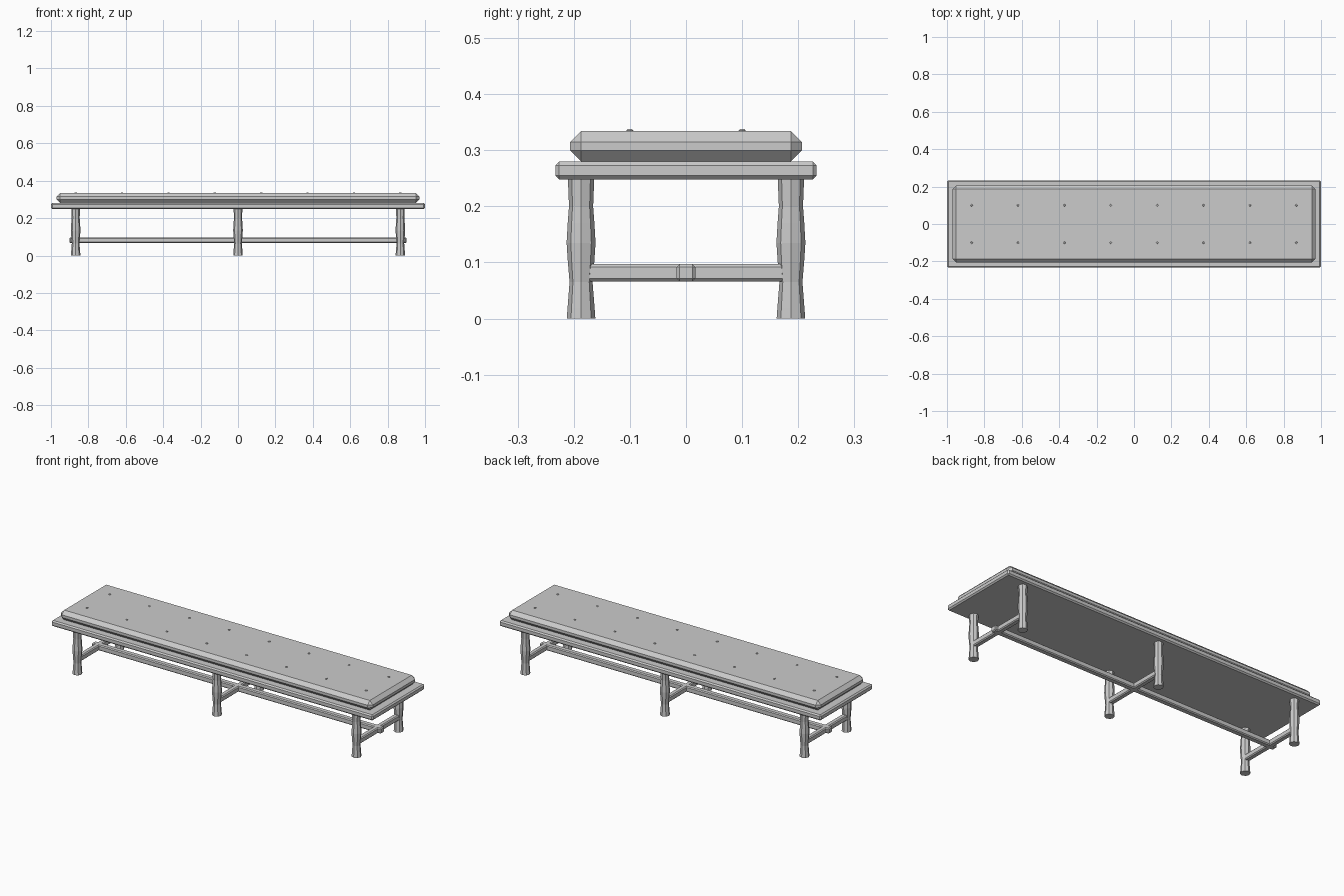
import bpy, bmesh
from math import cos, sin, pi

if "Cube" in bpy.data.objects:
    bpy.data.objects.remove(bpy.data.objects["Cube"])


def finish(name, bm):
    bmesh.ops.recalc_face_normals(bm, faces=bm.faces)
    me = bpy.data.meshes.new(name)
    bm.to_mesh(me)
    bm.free()
    ob = bpy.data.objects.new(name, me)
    bpy.context.collection.objects.link(ob)
    return ob


def box(name, size, center, chamfer):
    bm = bmesh.new()
    bmesh.ops.create_cube(bm, size=1)
    bmesh.ops.scale(bm, vec=size, verts=bm.verts)
    bmesh.ops.translate(bm, vec=center, verts=bm.verts)
    bmesh.ops.bevel(bm, geom=bm.edges[:], offset=chamfer, segments=1,
                    affect='EDGES', profile=0.5, offset_type='OFFSET')
    return finish(name, bm)


def turned(name, profile, x, y, sides=8):
    bm = bmesh.new()
    rings = [[bm.verts.new((x + r * cos(2 * pi * i / sides),
                            y + r * sin(2 * pi * i / sides), z))
              for i in range(sides)] for r, z in profile]
    for a, b in zip(rings, rings[1:]):
        for i in range(sides):
            j = (i + 1) % sides
            bm.faces.new((a[i], a[j], b[j], b[i]))
    bm.faces.new(rings[0])
    bm.faces.new(rings[-1])
    return finish(name, bm)


# Seat board and padded cushion
box("seat_board", (2.0, 0.466, 0.032), (0, 0, 0.264), 0.007)
box("cushion", (1.94, 0.413, 0.054), (0, 0, 0.307), 0.0195)

# Cushion buttons, two rows of eight
button = [(0.006, 0.330), (0.006, 0.3355), (0.004, 0.3375)]
for i in range(8):
    for y in (-0.1, 0.1):
        turned(f"button_{i}", button, -0.868 + i * 0.248, y)

# Turned legs and a cross stretcher for each pair
leg = [(0.0255, 0.0), (0.024, 0.02), (0.0205, 0.065), (0.0235, 0.10), (0.0258, 0.135),
       (0.0238, 0.17), (0.0215, 0.20), (0.0235, 0.25)]
for label, x in (("left", -0.868), ("middle", 0.0), ("right", 0.868)):
    turned(f"{label}_front_leg", leg, x, -0.187)
    turned(f"{label}_back_leg", leg, x, 0.187)
    box(f"{label}_cross_stretcher", (0.03, 0.354, 0.031), (x, 0, 0.0815), 0.005)

# Long stretcher joining the cross stretchers
box("long_stretcher", (1.8, 0.033, 0.031), (0, 0, 0.0815), 0.005)
